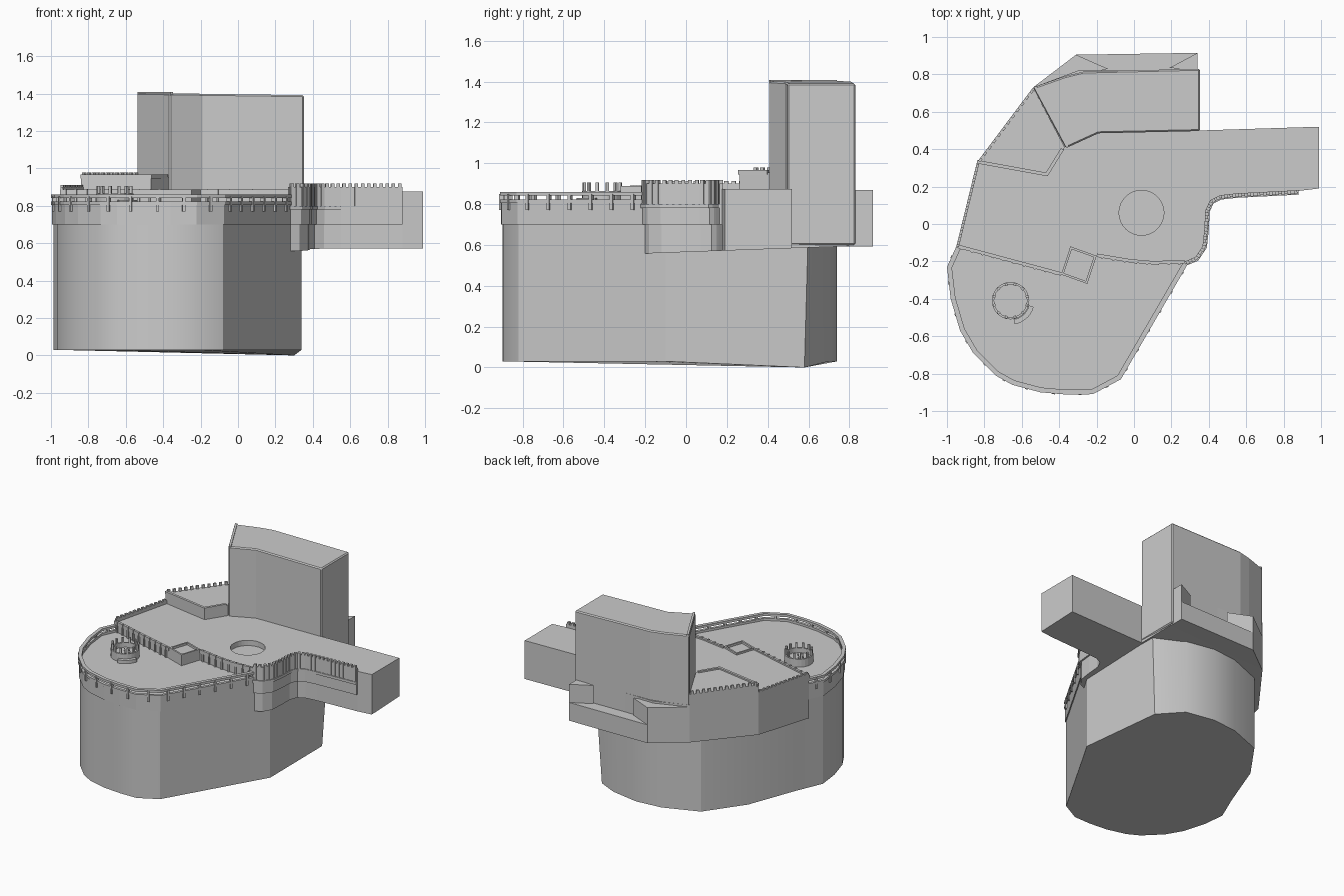
import bpy, bmesh, math
from mathutils import Vector

if "Cube" in bpy.data.objects:
    bpy.data.objects.remove(bpy.data.objects["Cube"])

grey = bpy.data.materials.new("plain grey")
grey.use_nodes = True
grey.diffuse_color = (0.6, 0.6, 0.6, 1)
grey.node_tree.nodes["Principled BSDF"].inputs["Base Color"].default_value = (0.6, 0.6, 0.6, 1)


def finish(name, bm, smooth=False):
    bmesh.ops.recalc_face_normals(bm, faces=bm.faces)
    mesh = bpy.data.meshes.new(name)
    bm.to_mesh(mesh)
    bm.free()
    obj = bpy.data.objects.new(name, mesh)
    bpy.context.collection.objects.link(obj)
    mesh.materials.append(grey)
    if smooth:
        bpy.ops.object.select_all(action="DESELECT")
        obj.select_set(True)
        bpy.context.view_layer.objects.active = obj
        bpy.ops.object.shade_smooth_by_angle(angle=math.radians(28))
    return obj


def level(z, x, y):
    return z(x, y) if callable(z) else z


def add_prism(bm, pts, z0, z1):
    low = [bm.verts.new((x, y, level(z0, x, y))) for x, y in pts]
    top = [bm.verts.new((x, y, level(z1, x, y))) for x, y in pts]
    bm.faces.new(low[::-1])
    bm.faces.new(top)
    for i in range(len(pts)):
        j = (i + 1) % len(pts)
        bm.faces.new((low[i], low[j], top[j], top[i]))


def prism(name, pts, z0, z1, smooth=False):
    bm = bmesh.new()
    add_prism(bm, pts, z0, z1)
    return finish(name, bm, smooth)


def offset(path, d):
    # shift an open path to its left, keeping the corners mitred
    p = [Vector(q) for q in path]
    out = []
    for i, q in enumerate(p):
        a = (q - p[i - 1]).normalized() if i else (p[1] - q).normalized()
        b = (p[i + 1] - q).normalized() if i < len(p) - 1 else a
        n = Vector((-a.y - b.y, a.x + b.x)).normalized()
        k = max(0.5, n.dot(Vector((-a.y, a.x))))
        out.append(tuple(q + n * d / k))
    return out


def wall(name, path, d0, d1, z0, z1):
    return prism(name, offset(path, d0) + offset(path, d1)[::-1], z0, z1)


def posts(name, path, step, width, depth, z0, z1, shift=0.0):
    # evenly spaced boxes along a path
    bm = bmesh.new()
    for a, b in zip(path, path[1:]):
        a, b = Vector(a), Vector(b)
        t = (b - a).normalized()
        n = Vector((-t.y, t.x))
        count = max(1, round((b - a).length / step))
        for i in range(count):
            c = a.lerp(b, (i + 0.5) / count) + n * shift
            u, v = t * width / 2, n * depth / 2
            add_prism(bm, [tuple(c - u - v), tuple(c + u - v), tuple(c + u + v), tuple(c - u + v)], z0, z1)
    return finish(name, bm)


def circle(cx, cy, r, n=24, a0=0, a1=360):
    full = a1 - a0 == 360
    steps = n if full else n - 1
    return [(cx + r * math.cos(math.radians(a0 + (a1 - a0) * i / steps)),
             cy + r * math.sin(math.radians(a0 + (a1 - a0) * i / steps))) for i in range(n)]


# Outline of the rounded front platform
rim = [(-.95, -.12), (-1, -.23), (-.98, -.4), (-.93, -.57), (-.86, -.69), (-.74, -.81), (-.65, -.86),
       (-.5, -.9), (-.36, -.912), (-.22, -.91), (-.07, -.83), (.29, -.21)]

# Main drum, with one dropped corner at the bottom
drum_plan = offset(rim, .013)[1:] + [(.34, -.1), (.34, .6), (.12, .7), (-.1, .74), (-.3, .72),
                                    (-.56, .62), (-.76, .34), (-.9, -.03)]
drum = prism("drum", drum_plan, .03, .72, True)
for v in drum.data.vertices:
    if v.co.z < .1 and v.co.x > .3 and v.co.y > .5:
        v.co = (.3, .58, 0)

# Platform band and deck
prism("platform_band", offset(rim, .006) + [(.2, .1), (-.8, .1)], .70, .805)

# Platform railing
wall("rail_top", rim, 0, .026, .842, .86)
wall("rail_curb", rim, 0, .02, .805, .822)
posts("rail_posts", rim, .13, .016, .024, .77, .85, .008)

# Upper terrace with side wing
front_edge = [(-.95, -.12), (-.39, -.27), (-.34, -.12), (-.2, -.17), (-.02, -.2), (.1, -.21), (.27, -.205)]
bay = [(.27, -.205), (.33, -.18), (.37, -.12), (.38, -.03), (.385, .07), (.41, .125), (.46, .15), (.55, .16), (.88, .177)]
terrace_plan = front_edge + bay[1:] + [(.99, .19), (.99, .52), (.35, .5), (.34, .82), (-.3, .82),
                                      (-.54, .73), (-.84, .33)]
terrace = prism("terrace", terrace_plan, lambda x, y: .558 + .036 * (y + .2), .875)

# Round sunken pit
cutter = prism("pit_cutter", circle(.04, .06, .12, 32), .835, 1)
cutter.hide_render = True
cutter.hide_viewport = True
cut = terrace.modifiers.new("pit", "BOOLEAN")
cut.operation = "DIFFERENCE"
cut.solver = "EXACT"
cut.object = cutter

# Parapet along the bay and wing
wall("bay_ledge", bay, -.012, .01, .70, .80)
wall("bay_cornice", bay, -.02, .01, .78, .80)
wall("bay_parapet", bay, -.012, .004, .80, .9)
posts("bay_teeth", bay, .034, .018, .02, .8, .918, -.006)

# Terrace front wall trim
front_run = front_edge[:2]
inner_run = front_edge[3:]
for name, run in (("front_coping", front_run), ("inner_coping", inner_run)):
    wall(name, run, -.006, .012, .86, .886)
    posts(name + "_posts", run, .06, .012, .014, .80, .89, -.003)

# Small square hut on the terrace edge
hut = [(-.39, -.27), (-.25, -.32), (-.2, -.17), (-.34, -.12)]
prism("hut", hut, .78, .872)
posts("hut_rim", hut + hut[:1], 1, .15, .012, .80, .888, .006)

# Outer side parapet with teeth
side = [(-.84, .33), (-.95, -.12)]
wall("side_parapet", side, 0, .014, .87, .9)
posts("side_teeth", side, .04, .02, .014, .87, .912, .007)

# Raised block beside the tower
prism("raised_block", [(-.84, .33), (-.465, .262), (-.37, .41), (-.54, .73)], .86, .955)
wall("raised_block_coping", [(-.84, .33), (-.465, .262), (-.38, .4)], -.006, .012, .945, .966)
posts("raised_block_teeth", [(-.54, .73), (-.84, .33)], .04, .02, .014, .86, .978, .007)

# Tower
tower_plan = [(-.365, .405), (-.19, .485), (.353, .497), (.353, .83), (-.27, .815), (-.37, .79), (-.54, .73)]
tower = prism("tower", tower_plan, .6, lambda x, y: 1.396 - .014 * x)
edge = tower.modifiers.new("edge", "BEVEL")
edge.width = .008
edge.segments = 1
edge.limit_method = "ANGLE"
edge.angle_limit = math.radians(50)
wall("tower_crest", [(-.54, .73), (-.365, .405)], .004, .02, 1.39, 1.408)

# Rear buttresses behind the tower
prism("rear_shelf", [(-.54, .73), (.34, .8), (.34, .915), (-.31, .905)], .592, .73)
prism("rear_buttress_right", [(-.54, .73), (-.14, .83), (-.31, .905)], .6, .86)
prism("rear_buttress_left", [(.34, .82), (.34, .915), (.19, .835)], .6, .868)

# Round lookout on the platform
cx, cy = -.66, -.41
ring = circle(cx, cy, .1)
ring.append(ring[0])
wall("lookout_ring", ring, 0, .012, .80, .865)
posts("lookout_teeth", ring[::2], .04, .014, .014, .8, .905, .006)
prism("lookout_floor", circle(cx, cy, .095), .80, .83)
posts("lookout_grille", [(cx - .06, cy - .05), (cx + .06, cy + .05)], .03, .008, .12, .83, .838)
wall("lookout_step", circle(cx, cy, .12, 8, -80, -15), -.008, .018, .80, .83)
